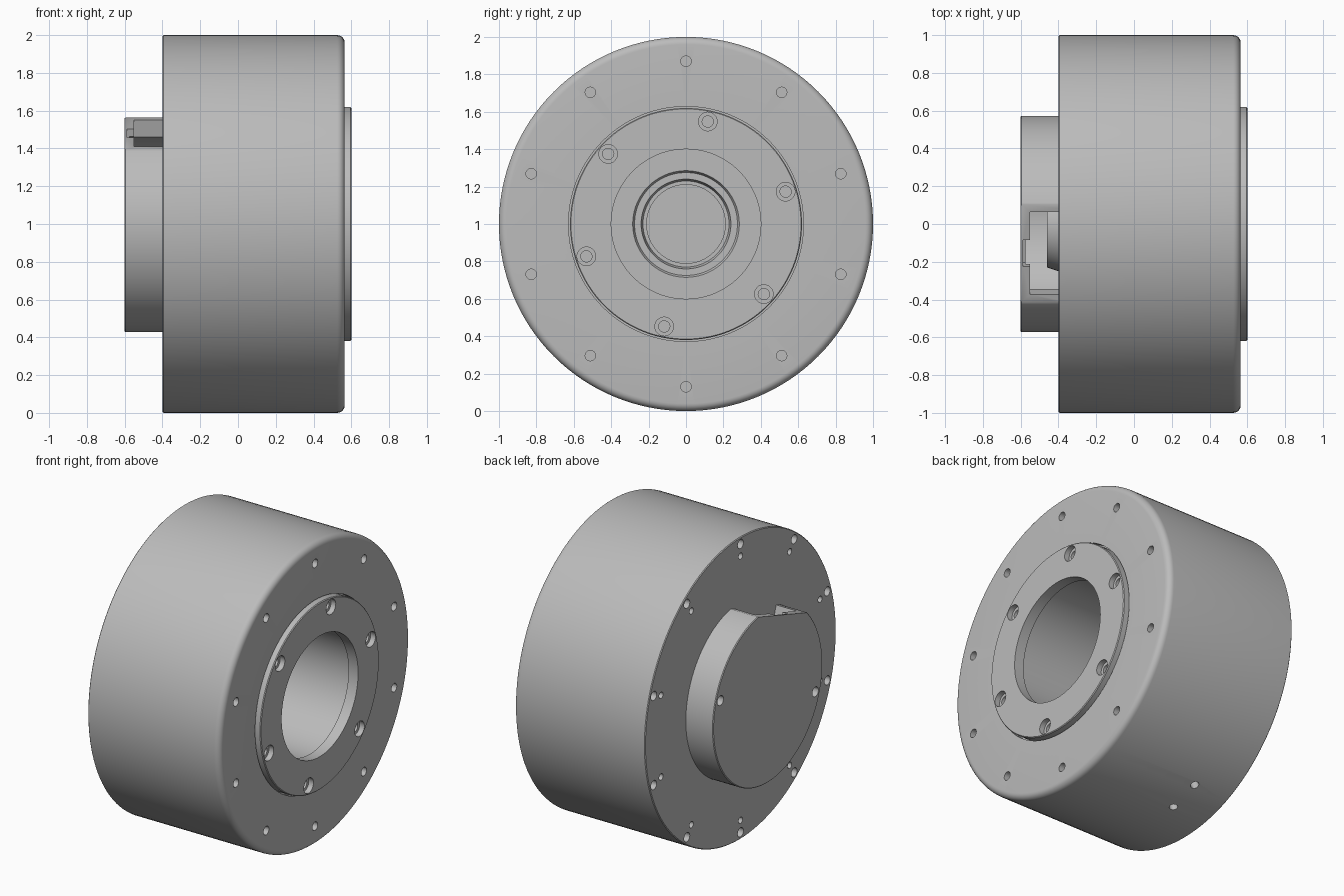
import bpy, bmesh, math
from mathutils import Matrix, Vector

if "Cube" in bpy.data.objects:
    bpy.data.objects.remove(bpy.data.objects["Cube"])

metal = bpy.data.materials.new("plain_grey_metal")
metal.use_nodes = True
GREY = (0.5, 0.5, 0.5, 1)
metal.diffuse_color = GREY
metal.node_tree.nodes["Principled BSDF"].inputs["Base Color"].default_value = GREY

CENTRE = Matrix.Translation((0, 0, 1))


def finish(name, bm, matrix):
    bmesh.ops.remove_doubles(bm, verts=bm.verts, dist=1e-5)
    bmesh.ops.recalc_face_normals(bm, faces=bm.faces)
    bm.transform(CENTRE @ matrix)
    mesh = bpy.data.meshes.new(name)
    bm.to_mesh(mesh)
    bm.free()
    obj = bpy.data.objects.new(name, mesh)
    bpy.context.collection.objects.link(obj)
    mesh.materials.append(metal)
    return obj


def lathe(name, profile, closed=False, steps=128, matrix=Matrix()):
    """Spin (x, radius) points around the x axis."""
    bm = bmesh.new()
    verts = [bm.verts.new((x, 0, r)) for x, r in profile]
    pairs = list(zip(verts, verts[1:]))
    if closed:
        pairs.append((verts[-1], verts[0]))
    edges = [bm.edges.new(p) for p in pairs]
    bmesh.ops.spin(bm, geom=verts + edges, cent=(0, 0, 0), axis=(1, 0, 0),
                   angle=math.tau, steps=steps, use_merge=False)
    return finish(name, bm, matrix)


def drill(x0, x1, radius, matrix):
    return lathe("hole_cutter", [(x0, 0), (x0, radius), (x1, radius), (x1, 0)],
                 steps=20, matrix=matrix)


def around(degrees, radius):
    """Place at a radius from the axis, turned from the top towards -y."""
    return Matrix.Rotation(math.radians(degrees), 4, 'X') @ Matrix.Translation((0, 0, radius))


def box_cutter(low, high, matrix):
    bm = bmesh.new()
    bmesh.ops.create_cube(bm, size=1)
    low, high = Vector(low), Vector(high)
    bm.transform(Matrix.Translation((low + high) / 2) @ Matrix.Diagonal((high - low).to_4d()))
    return finish("box_cutter", bm, matrix)


def cut_and_smooth(obj, cutters):
    for cutter in cutters:
        mod = obj.modifiers.new("cut", 'BOOLEAN')
        mod.operation, mod.solver, mod.object = 'DIFFERENCE', 'EXACT', cutter
    graph = bpy.context.evaluated_depsgraph_get()
    mesh = bpy.data.meshes.new_from_object(obj.evaluated_get(graph))
    obj.modifiers.clear()
    obj.data = mesh
    for cutter in cutters:
        bpy.data.objects.remove(cutter)
    bpy.ops.object.select_all(action='DESELECT')
    obj.select_set(True)
    bpy.context.view_layer.objects.active = obj
    bpy.ops.object.shade_smooth_by_angle(angle=math.radians(30))


# Drum housing: rear spigot, rounded front edge, recess, deep stepped bore
FILLET = 0.04
round_edge = [(0.565 - FILLET + FILLET * math.sin(a), 1 - FILLET + FILLET * math.cos(a))
              for a in (i * math.pi / 12 for i in range(7))]
housing = lathe("housing", [
    (-0.46, 0), (-0.46, 0.23), (-0.4, 0.25), (-0.4, 0.995), (-0.395, 1),
    *round_edge,
    (0.565, 0.628), (0.53, 0.628), (0.53, 0.42), (-0.1, 0.42), (-0.1, 0.285),
    (-0.12, 0.275), (-0.12, 0.24), (-0.16, 0.23), (-0.16, 0.21), (-0.3, 0.21), (-0.3, 0)])
cutters = []
for i in range(10):
    cutters.append(drill(0.48, 0.7, 0.028, around(36 * i, 0.87)))
    cutters.append(drill(-0.5, -0.3, 0.021, around(36 * i, 0.875)))
    cutters.append(drill(-0.5, -0.3, 0.03, around(36 * i, 0.955)))
# Two radial holes underneath
for degrees in (192, 204):
    turn = (Matrix.Rotation(math.radians(degrees), 4, 'X') @ Matrix.Translation((-0.135, 0, 0))
            @ Matrix.Rotation(-math.pi / 2, 4, 'Y'))
    cutters.append(drill(0.92, 1.1, 0.026, turn))
cut_and_smooth(housing, cutters)

# Front flange ring with six counterbored screw holes
flange = lathe("front_flange", [(0.53, 0.4), (0.53, 0.62), (0.595, 0.62), (0.6, 0.615),
                                (0.6, 0.4)], closed=True)
cutters = []
for i in range(6):
    cutters.append(lathe("screw_cutter", [(0.535, 0), (0.535, 0.03), (0.565, 0.03),
                                          (0.565, 0.05), (0.7, 0.05), (0.7, 0)],
                         steps=24, matrix=around(60 * i - 12, 0.56)))
cut_and_smooth(flange, cutters)

# Hollow rear cap with a flat, a cable opening and two holes
cap = lathe("rear_cap", [(-0.575, 0), (-0.575, 0.47), (-0.4, 0.47), (-0.4, 0.573),
                         (-0.595, 0.573), (-0.6, 0.568), (-0.6, 0)])
tilt = Matrix.Rotation(math.radians(17.9), 4, 'X')
cutters = [box_cutter((-0.7, -0.5, 0.504), (-0.3, 0.5, 0.7), tilt),
           box_cutter((-0.55, -0.229, 0.36), (-0.3, 0.229, 0.6), tilt),
           box_cutter((-0.588, -0.074, 0.43), (-0.5, 0.074, 0.6), tilt)]
for side in (90, 270):
    cutters.append(drill(-0.7, -0.5, 0.032, around(17.9 + side, 0.522)))
cut_and_smooth(cap, cutters)
